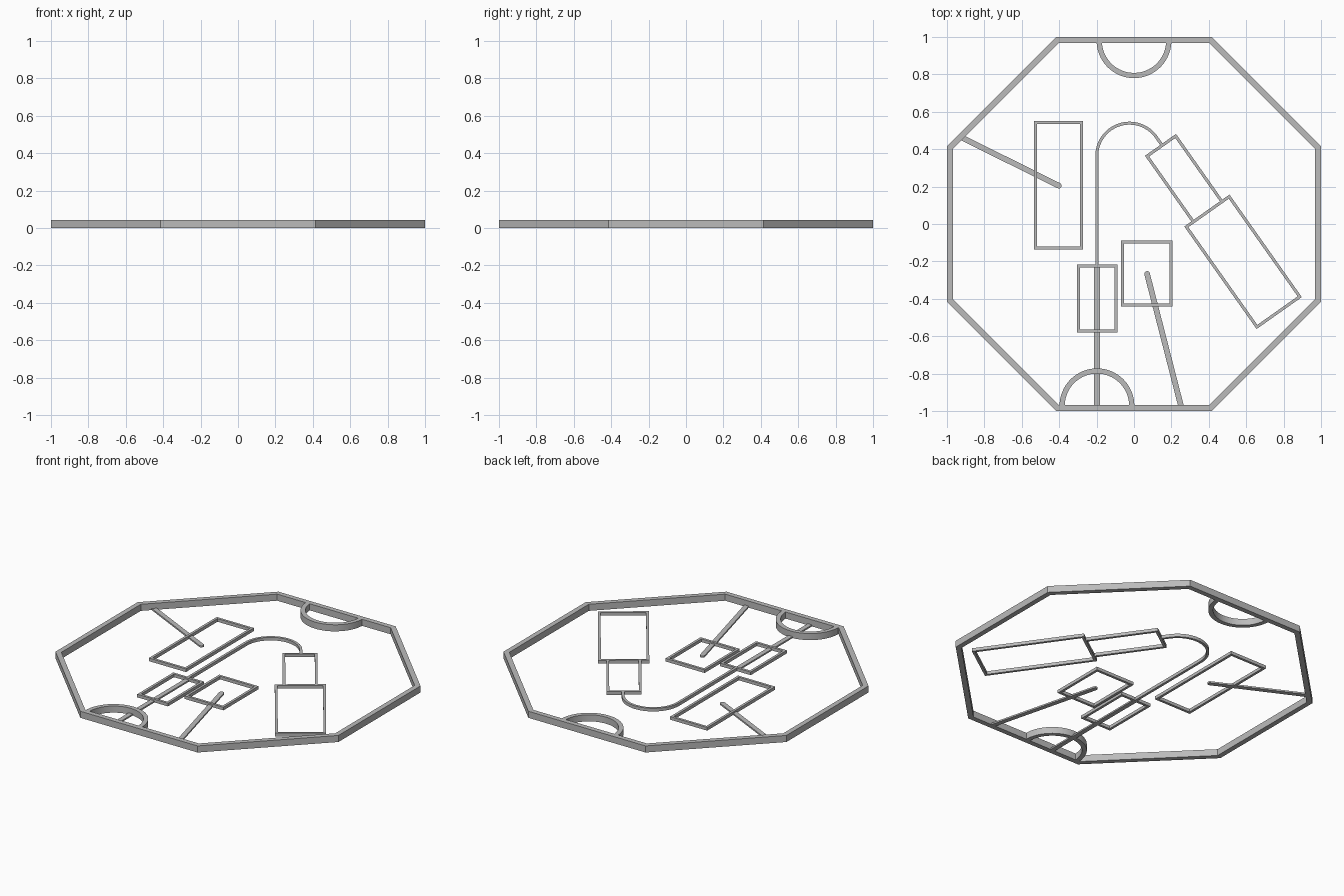
import bpy, bmesh
from math import cos, sin, pi, radians, tan
from mathutils import Vector

cube = bpy.data.objects.get("Cube")
if cube:
    bpy.data.objects.remove(cube)

grey = bpy.data.materials.new("mid_grey")
grey.use_nodes = True
colour = (0.5, 0.5, 0.5, 1)
grey.diffuse_color = colour
grey.node_tree.nodes["Principled BSDF"].inputs["Base Color"].default_value = colour

WALL, FRAME, ROD = 0.042, 0.02, 0.01  # heights of the three layers


def ribbon(name, side_a, side_b, height, closed=False, smooth=False):
    """Flat band between two matching point rows, raised to a height."""
    bm = bmesh.new()
    rows = [[bm.verts.new((p[0], p[1], z)) for p in side]
            for z in (0, height) for side in (side_a, side_b)]
    low_a, low_b, top_a, top_b = rows
    n = len(side_a)
    for i in range(n if closed else n - 1):
        j = (i + 1) % n
        for r, s in ((low_a, low_b), (low_b, top_b), (top_b, top_a), (top_a, low_a)):
            bm.faces.new((r[i], r[j], s[j], s[i]))
    if not closed:
        for i in (0, n - 1):
            bm.faces.new((low_a[i], low_b[i], top_b[i], top_a[i]))
    bmesh.ops.remove_doubles(bm, verts=bm.verts, dist=1e-5)
    bmesh.ops.recalc_face_normals(bm, faces=bm.faces)
    mesh = bpy.data.meshes.new(name)
    bm.to_mesh(mesh)
    bm.free()
    mesh.materials.append(grey)
    obj = bpy.data.objects.new(name, mesh)
    bpy.context.collection.objects.link(obj)
    if smooth:
        bpy.ops.object.select_all(action="DESELECT")
        obj.select_set(True)
        bpy.context.view_layer.objects.active = obj
        bpy.ops.object.shade_smooth_by_angle(angle=radians(30))
    return obj


def arc(centre, radius, start, end, steps=32):
    angles = [radians(start + (end - start) * i / steps) for i in range(steps + 1)]
    return [Vector((centre[0] + radius * cos(a), centre[1] + radius * sin(a))) for a in angles]


def frame(name, centre, width, length, turn=0, bar=0.016):
    """Open rectangle with an even border."""
    def corners(inset):
        u = Vector((cos(radians(turn)), sin(radians(turn))))
        v = Vector((-u.y, u.x))
        return [Vector(centre) + u * sx * (width / 2 - inset) + v * sy * (length / 2 - inset)
                for sx, sy in ((1, 1), (-1, 1), (-1, -1), (1, -1))]
    ribbon(name, corners(0), corners(bar), FRAME, closed=True)


def rod(name, tip, end, half=0.015):
    """Flat bar with a rounded tip."""
    tip, end = Vector(tip), Vector(end)
    u = (tip - end).normalized()
    v = Vector((-u.y, u.x))
    steps = [i * pi / 16 for i in range(9)]
    left, right = ([end + v * half * s] +
                   [tip + (u * sin(a) + v * s * cos(a)) * half for a in steps]
                   for s in (1, -1))
    ribbon(name, left, right, ROD, smooth=True)


# Eight-sided outer wall
def octagon(apothem):
    return [Vector((cos(a), sin(a))) * apothem / cos(pi / 8)
            for a in (pi / 8 + i * pi / 4 for i in range(8))]


ribbon("outer_wall", octagon(1), octagon(0.968), WALL, closed=True)

# Half-round walls at the front and back edges
for name, centre, start in (("back_half_ring", (0, 0.98), 180),
                            ("front_half_ring", (-0.198, -0.972), 0)):
    ribbon(name, arc(centre, 0.2, start, start + 180),
           arc(centre, 0.172, start, start + 180), WALL, smooth=True)

# Upright rectangular frames
frame("left_long_frame", (-0.404, 0.207), 0.262, 0.686)
frame("small_frame", (-0.197, -0.399), 0.217, 0.364)
frame("middle_frame", (0.068, -0.265), 0.276, 0.353)

# Pair of joined frames on a slant
frame("large_slanted_frame", (0.583, -0.202), 0.296, 0.671, 35.2)
frame("narrow_slanted_frame", (0.27, 0.241), 0.203, 0.446, 35.2)

# Thin hooked track leading into the slanted frames
hook, bend = (-0.024, 0.364), 0.175
sides = []
for r in (bend + 0.008, bend - 0.008):
    curve = arc(hook, r, 180, 35.2)
    lead_out = Vector((sin(radians(35.2)), -cos(radians(35.2)))) * 0.05
    sides.append([Vector((hook[0] - r, -0.225))] + curve + [curve[-1] + lead_out])
ribbon("hooked_track", sides[0], sides[1], FRAME, smooth=True)

# Flat rods reaching in from the wall
rod("left_rod", (-0.402, 0.205), (-0.925, 0.464))
rod("middle_rod", (0.07, -0.267), (0.253, -0.98))
rod("front_rod", (-0.198, -0.235), (-0.198, -0.98))
